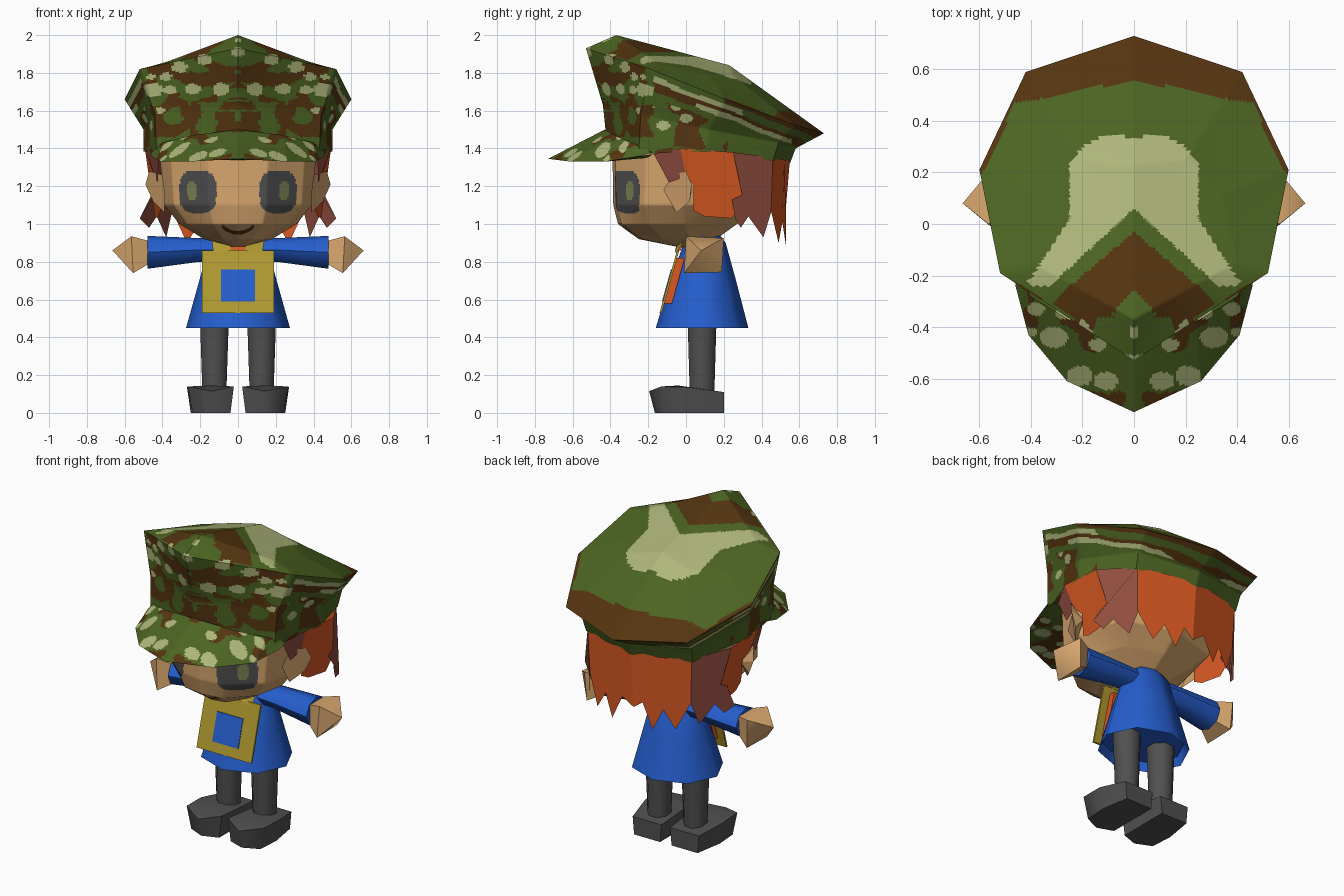
import bpy, bmesh, math
from mathutils import Vector, noise

if "Cube" in bpy.data.objects:
    bpy.data.objects.remove(bpy.data.objects["Cube"])


def lin(c):
    c /= 255
    return c / 12.92 if c < 0.04045 else ((c + 0.055) / 1.055) ** 2.4


COLOURS = {
    "skin": (216, 167, 110), "blue_cloth": (37, 94, 206), "mustard": (176, 153, 48),
    "charcoal": (80, 80, 81), "orange_hair": (216, 88, 34), "russet_hair": (146, 78, 64),
    "camo_green": (76, 100, 34), "camo_brown": (84, 52, 16), "camo_pale": (174, 182, 122),
    "eye_olive": (126, 132, 86),
}
MATS = {}
for key, rgb in COLOURS.items():
    MATS[key] = bpy.data.materials.new(key)
    MATS[key].diffuse_color = (*[lin(c) for c in rgb], 1)


def build(name, verts, faces, colours, cuts=0, rule=None, angle=35, fix=True):
    """Mesh object; rule(centre) picks the colour index of each finely cut face."""
    bm = bmesh.new()
    vs = [bm.verts.new(v) for v in verts]
    for f in faces:
        bm.faces.new([vs[i] for i in f])
    if fix:
        bmesh.ops.recalc_face_normals(bm, faces=bm.faces)
    if cuts:
        bmesh.ops.subdivide_edges(bm, edges=bm.edges[:], cuts=cuts, use_grid_fill=True)
    if rule:
        for f in bm.faces:
            f.material_index = rule(f.calc_center_median())
    mesh = bpy.data.meshes.new(name)
    bm.to_mesh(mesh)
    bm.free()
    for c in colours:
        mesh.materials.append(MATS[c])
    ob = bpy.data.objects.new(name, mesh)
    bpy.context.collection.objects.link(ob)
    if angle:
        bpy.ops.object.select_all(action='DESELECT')
        ob.select_set(True)
        bpy.context.view_layer.objects.active = ob
        bpy.ops.object.shade_smooth_by_angle(angle=math.radians(angle))
    return ob


def loft(name, rings, colours, start=None, end=None, closed=True, **kw):
    """Skin a list of equal rings; start/end may be a tip point or 'cap'."""
    n = len(rings[0])
    verts = [p for r in rings for p in r]
    faces = []
    for k in range(len(rings) - 1):
        for i in range(n if closed else n - 1):
            j = (i + 1) % n
            faces.append((k * n + i, k * n + j, k * n + n + j, k * n + n + i))
    for tip, base in ((start, 0), (end, (len(rings) - 1) * n)):
        if tip == 'cap':
            faces.append(tuple(range(base, base + n)))
        elif tip:
            verts.append(tip)
            faces += [(base + i, base + (i + 1) % n, len(verts) - 1) for i in range(n)]
    return build(name, verts, faces, colours, **kw)


def sym(half):
    """Full ring from the +x half, listed front centre to back centre."""
    return half + [(-x, y, z) for x, y, z in half[-2:0:-1]]


def flat(half, z):
    return sym([(x, y, z) for x, y in half])


def oval(c, rx, ry, n=8, off=0.0):
    return [(c[0] + rx * math.cos(2 * math.pi * (i + off) / n),
             c[1] + ry * math.sin(2 * math.pi * (i + off) / n), c[2]) for i in range(n)]


def x_oval(x, y, z, ry, rz, n=8):
    return [(x, y + ry * math.cos(2 * math.pi * i / n), z + rz * math.sin(2 * math.pi * i / n))
            for i in range(n)]


def flip(pts, s):
    return [(s * p[0], p[1], p[2]) for p in pts]


# ---- head with painted eyes and mouth
def face_rule(c):
    x, z = abs(c.x), c.z
    if c.y > -0.1:
        return 0
    if ((x - 0.245) / 0.028) ** 2 + ((z - 1.175) / 0.052) ** 2 < 1:
        return 2
    if abs((x - 0.212) / 0.098) ** 3 + abs((z - 1.17) / 0.113) ** 3 < 1:
        return 1
    if x < 0.085 and abs(z - 0.953 - 5 * x * x) < 0.010:
        return 3
    return 0


loft("head", [
    flat([(0, -.25), (.08, -.23), (.15, -.12), (.18, .02), (.12, .13), (0, .16)], .92),
    flat([(0, -.36), (.13, -.34), (.27, -.20), (.31, -.01), (.22, .20), (0, .27)], 1.0),
    flat([(0, -.385), (.15, -.37), (.34, -.22), (.39, -.02), (.32, .28), (0, .38)], 1.10),
    flat([(0, -.39), (.16, -.375), (.36, -.21), (.42, -.02), (.37, .30), (0, .42)], 1.42),
], ["skin", "charcoal", "eye_olive", "camo_brown"], start=(0, 0, .87), cuts=22, rule=face_rule, angle=50)

# ---- cap: crown, band and peak in camouflage
CAMO = ["camo_green", "camo_brown", "camo_pale"]
# pale spots: (x, height, radius) on the cap front, (x, y, radius) on the peak
FRONT_SPOTS = [(0, 1.91, .03), (.18, 1.87, .035), (.31, 1.83, .035), (.38, 1.78, .025), (.45, 1.71, .045),
               (.36, 1.71, .03), (.24, 1.715, .035), (.09, 1.715, .04), (.50, 1.61, .03), (.46, 1.78, .02),
               (.41, 1.60, .022)]
PEAK_SPOTS = [(.31, -.44, .048), (.27, -.345, .03), (.21, -.59, .045), (.11, -.61, .04), (.14, -.47, .03),
              (.38, -.33, .03), (.40, -.42, .02)]


def spotted(u, v, spots):
    return any(((u - a) / (r * 1.15)) ** 2 + ((v - b) / (r * .85)) ** 2 < 1 for a, b, r in spots)


def blob(c, f, seed=0.0):
    return noise.noise(Vector((abs(c.x) * f + seed, c.y * f + 3.3, c.z * f * 1.5 + 1.7)))


def front_rule(c):
    x, z = abs(c.x), c.z
    if spotted(x, z, FRONT_SPOTS):
        return 2
    if (x / .16) ** 2 + ((z - 1.90) / .065) ** 2 < 1:
        return 0
    if 1.675 < z + .03 * math.sin(9 * x) < 1.755:
        return 1 if blob(c, 11) > .22 else 0
    if z < 1.46:
        return 0
    if abs(z - 1.655) < .006 and x < .16 or abs(z - 1.60) < .005 and x < .2:
        return 0
    return 0 if blob(c, 8, 5.2) > (.22 if x < .25 else .0) else 1


def cap_rule(c):
    x, y, w = abs(c.x), c.y, c.z + 0.38 * c.y
    if w > 1.748:                                   # top panel
        if x + abs(y + 0.35) * 0.85 < 0.085:
            return 2 if x < .02 and y < -.40 else 0
        if y < -0.36:
            return front_rule(c)
        if y < -0.03 - 0.85 * x:
            return 1
        if y > 0.56 - 0.2 * x:
            return 1
        wide = 0.25 + max(0, 0.02 - y) * 0.65
        arch = 0.34 - max(0, x - 0.10) ** 2 * 4.5
        if x < wide and 0.06 - 0.92 * x < y < arch and y > -0.24:
            return 2
        return 0
    if y < -0.17:                                   # front of the cap
        return front_rule(c)
    wave = w + 0.012 * noise.noise(c * 6)           # sweeping side stripes
    if wave > 1.72:
        return 1 if y > 0.2 else 0
    if wave > 1.682:
        return 2 if y < 0.3 and wave < 1.712 else 0
    if wave > 1.662:
        return 1 if y < 0.62 else 0
    if wave > 1.635:
        return 2 if 0.05 < y < 0.56 else 1
    if wave > 1.60:
        return 0
    if spotted(y, c.z, [(-.12, 1.52, .03), (.0, 1.56, .03), (-.05, 1.62, .025)]):
        return 2
    return 1 if y < 0.22 and blob(c, 7, 2.0) > -0.08 else 0


def peak_rule(c):
    if spotted(abs(c.x), c.y, PEAK_SPOTS):
        return 2
    return 1 if blob(c, 8, 9.0) > .10 else 0


loft("cap", [
    sym([(0, -.42, 1.44), (.43, -.25, 1.37), (.50, .10, 1.385), (.37, .46, 1.335), (0, .55, 1.32)]),
    sym([(0, -.44, 1.63), (.44, -.24, 1.58), (.50, .12, 1.50), (.38, .49, 1.43), (0, .58, 1.40)]),
    sym([(0, -.53, 1.93), (.52, -.19, 1.82), (.60, .21, 1.66), (.42, .59, 1.52), (0, .73, 1.48)]),
    sym([(0, -.37, 2.0), (.40, -.15, 1.85), (.34, .12, 1.79), (.20, .25, 1.785), (0, .23, 1.84)]),
], CAMO, end=(0, -.05, 1.915), cuts=28, rule=cap_rule, angle=48)


def arc(half):
    return [(-x, y, z) for x, y, z in half[:0:-1]] + half


loft("cap_peak", [
    arc([(0, -.43, 1.50), (.24, -.38, 1.47), (.40, -.28, 1.43), (.46, -.18, 1.38)]),
    arc([(0, -.73, 1.345), (.26, -.61, 1.33), (.41, -.43, 1.33), (.46, -.24, 1.36)]),
    arc([(0, -.38, 1.34), (.16, -.36, 1.34), (.34, -.21, 1.35), (.44, -.17, 1.37)]),
], CAMO, closed=False, cuts=24, angle=45, rule=peak_rule)

# ---- hair: panels hanging from the cap, ending in spikes
LOCKS = {
    "temple_lock": ("russet_hair", [(.42, -.17, 1.37), (.49, -.03, 1.40), (.44, 0, 1.25), (.425, -.09, 1.22)]),
    "side_lock": ("orange_hair", [(.49, -.03, 1.40), (.49, .25, 1.38), (.44, .31, 1.10), (.44, .24, 1.03),
                                  (.42, .10, 1.04), (.41, .04, 1.07), (.42, .04, 1.21), (.44, 0, 1.25)]),
    "rear_side_lock": ("russet_hair", [(.49, .25, 1.38), (.36, .46, 1.35), (.35, .45, 1.06), (.38, .41, .93),
                                       (.43, .33, 1.04), (.47, .29, .98), (.52, .26, 1.03), (.44, .24, 1.15)]),
}
for name, (colour, pts) in LOCKS.items():
    for s in (1, -1):
        build(name, flip(pts, s), [range(len(pts))], [colour], angle=0, fix=False)
half = [(0, .55, 1.34), (.19, .52, 1.34), (.36, .46, 1.35), (.35, .45, 1.07), (.27, .49, .90),
        (.20, .51, 1.01), (.14, .53, .88), (.07, .53, 1.03), (0, .52, .98)]
back = half + flip(half[1:8], -1)
build("back_hair", back, [range(9), [0, 8] + list(range(15, 8, -1))], ["orange_hair"], angle=0)

# ---- tunic
loft("tunic", [oval((0, .085, .45), .275, .245, 8), oval((0, .09, .70), .205, .175, 8),
               oval((0, .10, .90), .15, .11, 8), oval((0, .10, .94), .11, .08, 8)],
     ["blue_cloth"], end='cap', angle=50)
build("tunic_lining", oval((0, .085, .50), .25, .22), [range(8)], ["blue_cloth"], angle=0)


# ---- bib: thin leaning panel, blue patch, orange backing
def slab(name, hw, z0, z1, lift, depth, colours):
    front = [(x, -.14 + (z - .53) * .28 - lift, z) for x, z in ((-hw, z0), (hw, z0), (hw, z1), (-hw, z1))]
    rear = [(x, y + depth, z) for x, y, z in front]
    return loft(name, [front, rear], colours, start='cap', end='cap', angle=0)


slab("bib", .19, .53, .86, 0, .012, ["mustard"])
slab("bib_patch", .09, .59, .76, .004, .006, ["blue_cloth"])
slab("bib_backing", .14, .58, .82, -.012, .04, ["orange_hair"])
slab("neck_bow", .04, .86, .882, .01, .03, ["orange_hair"])

for s in (1, -1):
    # ---- neck strap
    build("neck_strap", flip([(.14, 0, .935), (.06, -.02, .935), (.03, -.06, .86), (.13, -.05, .84)], s),
          [range(4)], ["mustard"], angle=0)
    # ---- ear: flap flaring outward to the rear
    ear = [(.39, -.12, 1.18), (.40, -.07, 1.26), (.47, 0, 1.28), (.49, .03, 1.21), (.45, .02, 1.12), (.39, -.05, 1.06)]
    loft("ear", [flip(ear, s)], ["skin"], start='cap', end=(s * .40, .03, 1.18), angle=0)
    # ---- sleeve and hand
    loft("sleeve", [flip(x_oval(.07, .10, .865, .08, .06), s), flip(x_oval(.22, .10, .862, .085, .064), s),
                    flip(x_oval(.48, .09, .85, .10, .087), s)],
         ["blue_cloth"], start='cap', end='cap', angle=50)
    wrist = [(.47, .03, .91), (.47, .16, .91), (.47, .15, .79), (.47, .03, .79)]
    palm = [(.565, 0, .935), (.565, .20, .925), (.555, .19, .745), (.555, -.01, .74)]
    loft("hand", [flip(wrist, s), flip(palm, s)], ["skin"], start='cap', end=(s * .665, .08, .86), angle=55)
    # ---- leg and boot
    loft("leg", [oval((s * .125, .085, .09), .068, .07, 8, .5), oval((s * .125, .085, .56), .085, .085, 8, .5)],
         ["charcoal"], start='cap', end='cap', angle=50)
    sole = [(.04, .20), (.22, .20), (.25, .02), (.24, -.12), (.14, -.165), (.04, -.13)]
    top = [(.03, .20, .11), (.23, .20, .11), (.27, .02, .135), (.265, -.13, .14), (.14, -.195, .115), (.022, -.13, .14)]
    loft("boot", [flip([(x, y, 0) for x, y in sole], s), flip(top, s)], ["charcoal"],
         start='cap', end=(s * .14, -.04, .145), angle=60)

for m in bpy.data.materials:
    if m.users and not m.is_grease_pencil:
        m.use_nodes = True
        m.node_tree.nodes["Principled BSDF"].inputs["Base Color"].default_value = m.diffuse_color
